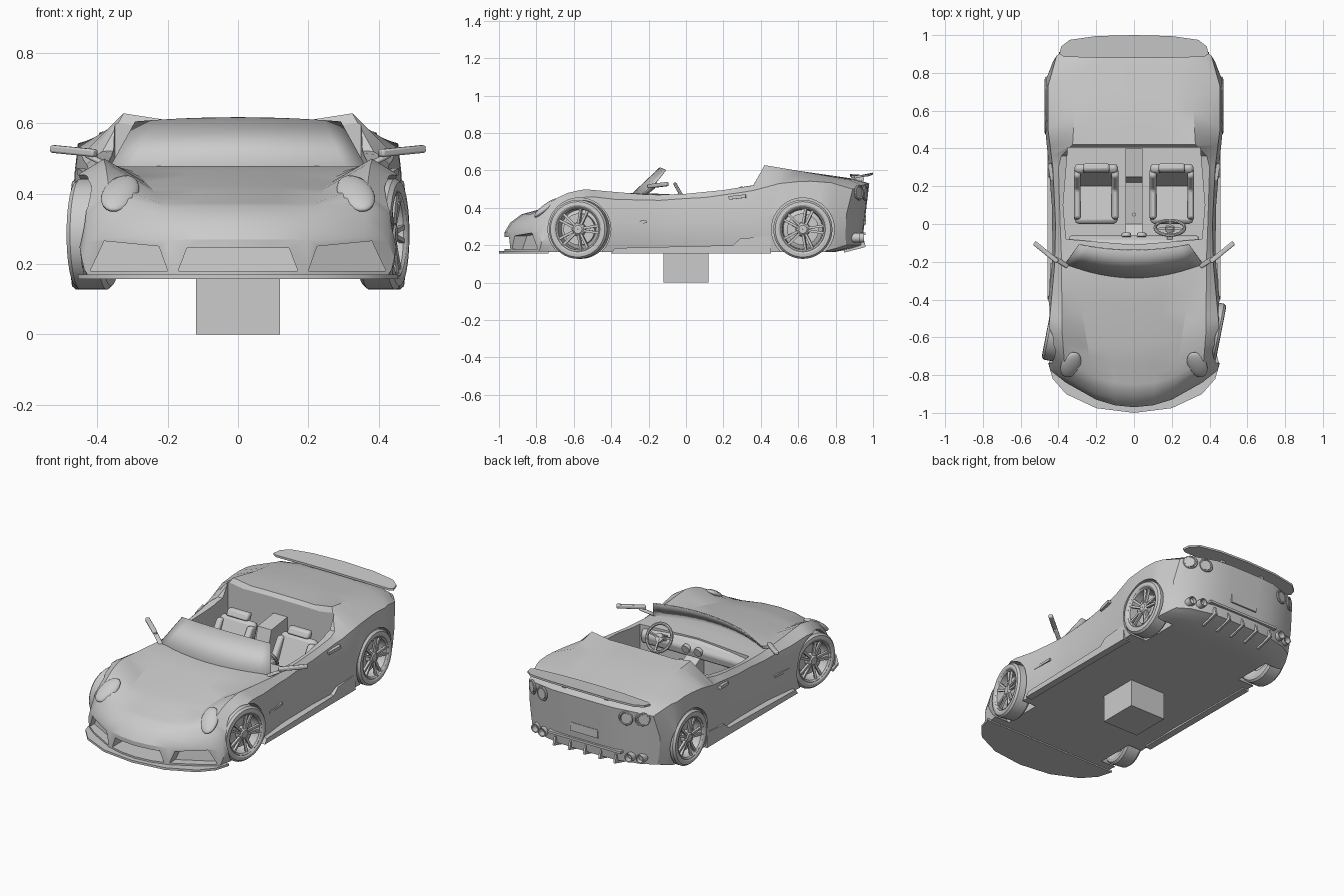
import bpy, bmesh, math
from mathutils import Vector, Matrix

if "Cube" in bpy.data.objects:
    bpy.data.objects.remove(bpy.data.objects["Cube"])


def make(name, verts, faces, mirror=False):
    bm = bmesh.new()
    for s in ((1, -1) if mirror else (1,)):
        vs = [bm.verts.new((v[0] * s, v[1], v[2])) for v in verts]
        for f in faces:
            bm.faces.new([vs[i] for i in f])
    bmesh.ops.remove_doubles(bm, verts=bm.verts, dist=1e-5)
    bmesh.ops.recalc_face_normals(bm, faces=bm.faces)
    return finish(name, bm)


def finish(name, bm):
    me = bpy.data.meshes.new(name)
    bm.to_mesh(me)
    bm.free()
    ob = bpy.data.objects.new(name, me)
    bpy.context.collection.objects.link(ob)
    return ob


def loft(name, rings, caps=True, mirror=False):
    n = len(rings[0])
    faces = [(r * n + i, r * n + (i + 1) % n, (r + 1) * n + (i + 1) % n, (r + 1) * n + i)
             for r in range(len(rings) - 1) for i in range(n)]
    if caps:
        faces += [tuple(range(n)), tuple(range((len(rings) - 1) * n, len(rings) * n))]
    return make(name, [p for r in rings for p in r], faces, mirror)


def plan(name, pts, z0, z1):
    return loft(name, [[(x, y, z) for x, y in pts] for z in (z0, z1)])


def side(name, pts, x0, x1, mirror=False):
    return loft(name, [[(x, y, z) for y, z in pts] for x in (x0, x1)], True, mirror)


def lathe(name, prof, n=32):
    rings = [[(x, r * math.cos(k * math.tau / n), r * math.sin(k * math.tau / n))
              for k in range(n)] for x, r in prof]
    return loft(name, rings, caps=False)


def beams(name, items):
    bm = bmesh.new()
    for a, b, w, h in items:
        a, b = Vector(a), Vector(b)
        rot = (b - a).to_track_quat('Y', 'Z').to_matrix().to_4x4()
        bmesh.ops.create_cube(bm, size=1, matrix=Matrix.Translation((a + b) / 2) @ rot
                              @ Matrix.Diagonal((w, (b - a).length, h, 1)))
    return finish(name, bm)


def cyl(name, loc, r, depth, rot, n=24):
    bpy.ops.mesh.primitive_cylinder_add(vertices=n, radius=r, depth=depth, location=loc, rotation=rot)
    bpy.context.object.name = name
    return bpy.context.object


def bevel(ob, w, seg=2):
    m = ob.modifiers.new("bevel", 'BEVEL')
    m.width, m.segments = w, seg
    return ob


def at(keys, t):
    for (a, u), (b, v) in zip(keys, keys[1:]):
        if t <= b:
            return u + (v - u) * max(0, (t - a) / (b - a))
    return keys[-1][1]


# Body: half sections driven by curves along the length, bowed in plan at both ends
Z_MID = [(-.97, .27), (-.94, .32), (-.88, .365), (-.7, .415), (-.5, .45), (-.29, .48), (0, .47),
         (.3, .5), (.37, .53), (.42, .612), (.6, .598), (.9, .555), (.98, .53)]
Z_CREST = [(-.97, .275), (-.92, .36), (-.85, .43), (-.77, .475), (-.66, .5), (-.5, .487), (-.25, .468),
           (0, .475), (.2, .495), (.36, .52), (.42, .628), (.6, .598), (.9, .55), (.98, .52)]
W_CREST = [(-.97, .36), (-.7, .38), (-.2, .385), (.3, .4), (.36, .385), (.42, .325), (.6, .315), (.98, .34)]
Z_SHO = [(-.97, .262), (-.9, .355), (-.8, .43), (-.68, .462), (-.5, .445), (-.2, .44), (.1, .455),
         (.35, .49), (.5, .53), (.65, .545), (.85, .535), (.98, .5)]
W_SHO = [(-.97, .425), (-.8, .442), (-.7, .45), (-.3, .42), (0, .415), (.3, .43), (.5, .455), (.8, .455), (.98, .41)]
W_SIDE = [(-.97, .445), (-.85, .46), (-.7, .465), (-.5, .45), (-.25, .43), (.1, .435), (.35, .455),
          (.55, .475), (.85, .47), (.98, .43)]
W_HOOD = [(-.97, .2), (-.3, .31), (.36, .24), (.42, .21), (.98, .2)]


def bowed(x, t, z):
    front = at([(-.97, 1), (-.3, .5), (0, 0)], t) * x * x
    rear = at([(.6, 0), (.98, 3)], t) * x ** 4
    return t + front - rear + (z - .53) * .12 * at([(.88, 0), (.98, 1)], t)


def section(t):
    zb, zs, w = at([(.8, .165), (.98, .2)], t), at(Z_SHO, t), at(W_SIDE, t)
    wc, wg, zm = at(W_CREST, t), at(W_HOOD, t), at(Z_MID, t)
    pts = [(0, zb), (wg / 2, zb), (wg, zb), (wc, zb), (w - .02, zb), (w - .008, zb + .2 * (zs - zb)),
           (w, zb + .55 * (zs - zb)), (at(W_SHO, t), zs), (wc, at(Z_CREST, t)),
           (wg, zm - .002), (wg / 2, zm), (0, zm)]
    return [(x, bowed(x, t, z), z) for x, z in pts]


T = [-.97, -.94, -.91, -.88, -.85, -.8, -.75, -.7, -.65, -.6, -.5, -.4, -.3, -.2, -.1, 0, .1, .2,
     .3, .36, .42, .5, .6, .7, .8, .85, .9, .94, .98]
secs = [section(t) for t in T]
faces = [(r * 12 + i, r * 12 + i + 1, r * 12 + i + 13, r * 12 + i + 12)
         for r in range(len(T) - 1) for i in range(11)]
for o in (0, (len(T) - 1) * 12):
    faces += [tuple(o + i for i in f) for f in
              ((0, 1, 10, 11), (1, 2, 9, 10), (2, 3, 8, 9), (3, 4, 5, 6, 7, 8))]
body = make("body_shell", [p for s in secs for p in s], faces, mirror=True)

# Openings: cockpit, wheel wells, front intakes
cutters = [plan("cockpit_cutter", [(.35, .405), (.375, .1), (.36, -.08), (0, -.11),
                                   (-.36, -.08), (-.375, .1), (-.35, .405)], .22, .8)]
for s in (1, -1):
    for y in (-.57, .625):
        cutters.append(cyl("wheel_well_cutter", (s * .445, y, .285), .168, .21, (0, math.pi / 2, 0), 40))
for s, back, pts in ((1, -.86, [(-.17, .18), (.17, .18), (.145, .245), (-.145, .245)]),
                     (1, -.91, [(.2, .18), (.42, .18), (.38, .265), (.225, .25)]),
                     (-1, -.91, [(.2, .18), (.42, .18), (.38, .265), (.225, .25)])):
    cutters.append(loft("intake_cutter", [[(s * x, -1.1, z) for x, z in pts],
                                          [(s * x, back + .9 * x * x + (z - .18) * .2, z) for x, z in pts]]))
bpy.context.view_layer.objects.active = body
for c in cutters:
    c.hide_render = True
    m = body.modifiers.new("cut", 'BOOLEAN')
    m.operation, m.object, m.solver = 'DIFFERENCE', c, 'EXACT'
    bpy.ops.object.modifier_apply(modifier=m.name)
for c in cutters:
    bpy.data.objects.remove(c)

# Front splitter, side skirts, side vents, display block
half = [(.2, -.975), (.36, -.9), (.43, -.82), (.455, -.735)]
plan("front_splitter", [(0, -1)] + half + [(-x, y) for x, y in reversed(half)], .157, .17)
side("side_skirt", [(-.4, .157), (.455, .157), (.45, .25), (.29, .235), (.25, .2), (-.38, .185)], .415, .457, True)
bpy.ops.mesh.primitive_cube_add(size=1, location=(0, 0, .1), scale=(.24, .24, .2))
bpy.context.object.name = "display_block"
beams("side_vents", [v for s in (1, -1) for v in (
    ((s * .432, .23, .453), (s * .447, .32, .463), .02, .018),
    ((s * .44, -.34, .32), (s * .436, -.21, .325), .015, .014))])

# Windscreen
ws_v, ws_f, n = [], [], 12
for i in range(n + 1):
    x = -.37 + .74 * i / n
    u = (x / .37) ** 2
    ws_v += [(x, -.29 + .07 * u, .475 - .01 * u), (x * .79, -.14 + .03 * u, .617 - .012 * u)]
ws_f = [(2 * i, 2 * i + 2, 2 * i + 3, 2 * i + 1) for i in range(n)]
make("windscreen", ws_v, ws_f).modifiers.new("thickness", 'SOLIDIFY').thickness = .006

# Door mirrors and headlights
for s in (1, -1):
    bevel(beams("door_mirror", [((s * .35, -.225, .47), (s * .43, -.175, .51), .025, .014),
                                ((s * .405, -.2, .515), (s * .528, -.1, .527), .025, .022)]), .006)
    bpy.ops.mesh.primitive_uv_sphere_add(segments=20, ring_count=10, location=(s * .335, -.745, .4))
    hl = bpy.context.object
    hl.name, hl.scale = "headlight", (.05, .085, .022)
    hl.rotation_euler = (math.radians(35), math.radians(s * -12), s * math.radians(15))

# Wheels: front pair steered
for s in (1, -1):
    for y, steer, x in ((-.57, -11, .41), (.625, 0, .422)):
        spokes = []
        for k in range(5):
            for d in (-.17, .17):
                a, b = k * math.tau / 5 + d * 1.4, k * math.tau / 5 + d
                spokes.append(((.03, .03 * math.cos(a), .03 * math.sin(a)),
                               (.036, .114 * math.cos(b), .114 * math.sin(b)), .014, .013))
        parts = [lathe("tyre", [(-.045, .115), (-.052, .13), (-.05, .148), (-.038, .158), (.038, .158),
                                (.05, .148), (.052, .13), (.045, .117)], 40),
                 lathe("rim", [(.045, .125), (.048, .118), (.04, .11), (-.04, .105), (-.045, .118)], 40),
                 lathe("brake_disc", [(-.04, .108), (-.03, .085), (.008, .085), (.008, .001)]),
                 lathe("hub", [(0, .04), (.03, .036), (.042, .022), (.042, .001)], 20),
                 beams("spokes", spokes)]
        mat = (Matrix.Translation((s * x, y, .285)) @
               Matrix.Rotation(math.radians(steer) + (0 if s > 0 else math.pi), 4, 'Z'))
        for p in parts:
            p.matrix_world = mat

# Cabin: seats, console, dashboard, steering wheel
for s in (1, -1):
    x = s * .2
    bevel(side("seat_cushion", [(.0, .22), (.25, .22), (.25, .3), (.0, .33)], x - .115, x + .115), .025)
    bevel(side("seat_back", [(.19, .28), (.25, .26), (.325, .46), (.28, .475)], x - .115, x + .115), .02)
    bevel(side("headrest", [(.265, .475), (.31, .465), (.325, .51), (.285, .515)], x - .07, x + .07), .012)
    for e in (-.1, .1):
        bevel(side("seat_bolster", [(.02, .3), (.2, .29), (.3, .45), (.25, .46), (.18, .355), (.03, .35)],
                   x + e - .018, x + e + .018), .012)
side("centre_console", [(-.11, .22), (.4, .22), (.4, .5), (.25, .48), (.22, .37), (.0, .34), (-.11, .4)], -.045, .045)
cyl("gear_lever", (0, .05, .375), .01, .07, (0, 0, 0), 12)
bevel(side("dashboard", [(-.13, .36), (-.07, .37), (-.06, .42), (-.09, .462), (-.16, .475)], -.345, .345), .012)
for x in (-.04, .04):
    cyl("dash_gauge", (x, -.06, .42), .025, .02, (math.radians(75), 0, 0), 20)
tilt = (math.radians(120), 0, 0)
bpy.ops.mesh.primitive_torus_add(major_radius=.078, minor_radius=.009, major_segments=28, minor_segments=8,
                                 location=(.19, -.02, .46), rotation=tilt)
bpy.context.object.name = "steering_wheel"
cyl("steering_hub", (.19, -.025, .458), .025, .02, tilt, 16)
beams("steering_spokes", [((.19, -.02, .46), (.19 + .075 * math.cos(a), -.02 - .038 * math.sin(a),
                           .46 + .065 * math.sin(a)), .012, .01) for a in (.2, math.pi - .2, -math.pi / 2 + .01)])
beams("steering_column", [((.19, -.03, .455), (.19, -.12, .42), .03, .03)])

# Rear wing on two posts
wing = [(.0, 1.0), (.2, .995), (.34, .975), (.385, .94), (.395, .9), (.37, .885), (.2, .88), (0, .878)]
loft("rear_wing", [[(x, y, z + (y - .94) * .08 - .06 * x * x) for x, y in
                    wing + [(-a, b) for a, b in reversed(wing[1:-1])]] for z in (.573, .585)])
beams("wing_posts", [((s * .14, .9, .545), (s * .14, .95, .56), .02, .025) for s in (1, -1)])

# Tail: round lamps, exhaust pipes, plate panel, diffuser fins
turn = math.pi / 2
for s in (1, -1):
    for x, z in ((.275, .478), (.362, .482)):
        y, yaw = bowed(x, .98, z), -s * 12 * x ** 3
        cyl("tail_lamp", (s * x, y - .01, z), .03, .03, (turn, 0, yaw))
        bpy.ops.mesh.primitive_torus_add(major_radius=.036, minor_radius=.006, major_segments=24, minor_segments=6,
                                         location=(s * x, y + .002, z), rotation=(turn, 0, yaw))
        bpy.context.object.name = "lamp_ring"
    for x in (.285, .345):
        pipe = lathe("exhaust_pipe", [(-.06, .024), (.03, .026), (.03, .02), (-.03, .018), (-.03, .001)], 20)
        pipe.matrix_world = Matrix.Translation((s * x, bowed(x, .98, .24) - .005, .24)) @ Matrix.Rotation(turn, 4, 'Z')
beams("plate_panel", [((-.09, .945, .335), (.09, .945, .335), .035, .05)])
beams("diffuser_fins", [((x, .84, .185), (x, .955, .215), .012, .05) for x in (-.2, -.1, 0, .1, .2)])
beams("rear_bumper_lip", [((-.24, .94, .262), (.24, .94, .262), .04, .014)])

# Shading
bpy.ops.object.select_all(action='SELECT')
bpy.ops.object.shade_smooth_by_angle(angle=math.radians(28))
